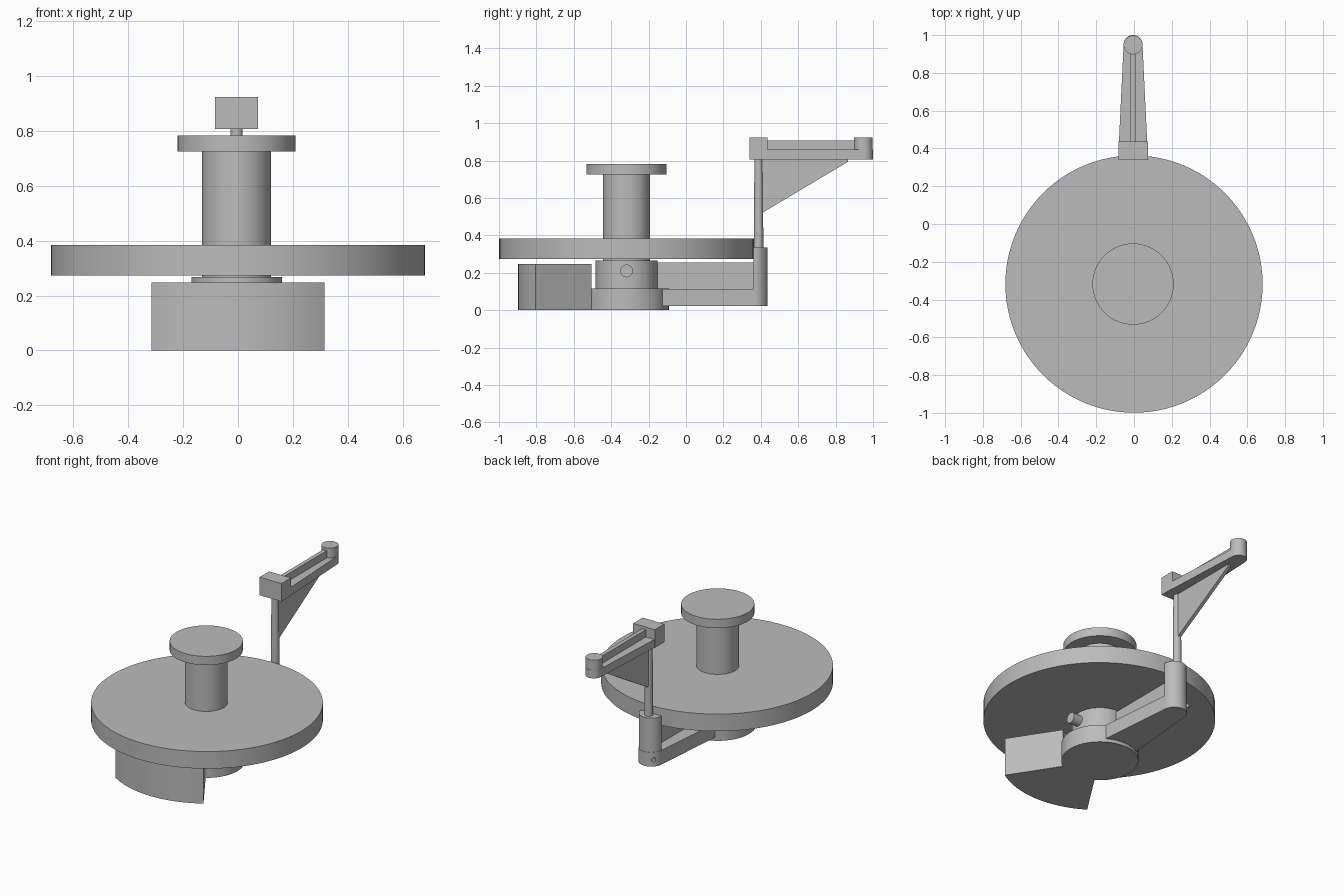
import bpy, bmesh, math
from mathutils import Vector

cube = bpy.data.objects.get("Cube")
if cube:
    bpy.data.objects.remove(cube)

GREY = (0.5, 0.5, 0.5, 1)
mat = bpy.data.materials.new("plain grey")
mat.use_nodes = True
mat.diffuse_color = GREY
mat.node_tree.nodes["Principled BSDF"].inputs["Base Color"].default_value = GREY

AXIS = -0.318    # y of the spindle
POST = 0.362     # y of the sleeve centre
MID = -0.005     # x of the arm assembly


def finish(name, bm):
    bmesh.ops.recalc_face_normals(bm, faces=bm.faces)
    mesh = bpy.data.meshes.new(name)
    bm.to_mesh(mesh)
    bm.free()
    mesh.materials.append(mat)
    obj = bpy.data.objects.new(name, mesh)
    bpy.context.collection.objects.link(obj)
    bpy.ops.object.select_all(action="DESELECT")
    obj.select_set(True)
    bpy.context.view_layer.objects.active = obj
    bpy.ops.object.shade_smooth_by_angle(angle=math.radians(30))
    return obj


def arc(cx, cy, r, start, end, steps=24):
    angles = [math.radians(start + (end - start) * i / steps) for i in range(steps + 1)]
    return [(cx + r * math.cos(a), cy + r * math.sin(a)) for a in angles]


def prism(name, points, depth):
    """Extrude a closed loop of 3D points along a vector."""
    bm = bmesh.new()
    face = bm.faces.new([bm.verts.new(p) for p in points])
    new = bmesh.ops.extrude_face_region(bm, geom=[face])["geom"]
    moved = [v for v in new if isinstance(v, bmesh.types.BMVert)]
    bmesh.ops.translate(bm, verts=moved, vec=depth)
    if not face.is_valid or len(face.link_loops if hasattr(face, "link_loops") else face.loops) == 0:
        return finish(name, bm)
    return finish(name, bm)


def slab(name, outline, z0, z1):
    return prism(name, [(x, y, z0) for x, y in outline], (0, 0, z1 - z0))


def box(name, x, half, y0, y1, z0, z1):
    return slab(name, [(x - half, y0), (x + half, y0), (x + half, y1), (x - half, y1)], z0, z1)


def rod(name, start, end, r1, r2=None, sides=32):
    a, b = Vector(start), Vector(end)
    bm = bmesh.new()
    bmesh.ops.create_cone(bm, cap_ends=True, segments=sides, radius1=r1,
                          radius2=r1 if r2 is None else r2, depth=(b - a).length)
    bmesh.ops.rotate(bm, verts=bm.verts,
                     matrix=(b - a).to_track_quat("Z", "Y").to_matrix())
    bmesh.ops.translate(bm, verts=bm.verts, vec=(a + b) / 2)
    return finish(name, bm)


# Round parts stacked on the spindle: name, x, radius, bottom, top
for name, x, r, z0, z1 in [
    ("hub", MID, 0.226, 0, 0.115),
    ("collar", MID, 0.165, 0.11, 0.267),
    ("column", MID, 0.126, 0.26, 0.73),
    ("flywheel", 0, 0.681, 0.273, 0.384),
    ("top_flange", MID, 0.215, 0.726, 0.783),
]:
    rod(name, (x, AXIS, z0), (x, AXIS, z1), r, sides=96)

# Counterweight sector and collar pin
slab("counterweight", arc(0, AXIS, 0.58, 237, 303) + arc(0, AXIS, 0.222, 303, 237), 0, 0.248)
rod("collar_pin", (0.1, AXIS, 0.21), (0.22, AXIS, 0.21), 0.034)

# Lower arm with its web, rounded lug and half-round sleeve
slab("lower_arm", [(MID - 0.12, -0.16), (MID + 0.12, -0.16)] + arc(MID, POST, 0.075, 0, 180), 0.022, 0.114)
box("lower_web", MID, 0.014, -0.17, POST + 0.01, 0.11, 0.255)
slab("sleeve", arc(MID, POST, 0.073, 0, 180), 0.11, 0.335)
rod("lug_pin", (MID - 0.04, POST + 0.04, 0.068), (MID - 0.062, POST + 0.062, 0.068), 0.013, sides=20)

# Post, gusset and head block
rod("post", (MID, 0.388, 0.32), (MID, 0.388, 0.82), 0.026, 0.022)
prism("gusset", [(MID - 0.011, 0.39, 0.815), (MID - 0.011, 0.865, 0.815),
                 (MID - 0.011, 0.865, 0.793), (MID - 0.011, 0.39, 0.51)], (0.022, 0, 0))
box("head_block", MID, 0.078, 0.34, 0.437, 0.807, 0.924)

# Upper arm with rib and tip boss
slab("upper_arm", [(MID - 0.075, 0.43), (MID + 0.075, 0.43)] + arc(MID, 0.95, 0.05, 0, 180), 0.807, 0.86)
box("upper_rib", MID, 0.013, 0.43, 0.92, 0.85, 0.907)
rod("tip_boss", (MID, 0.948, 0.85), (MID, 0.948, 0.924), 0.05, sides=48)
